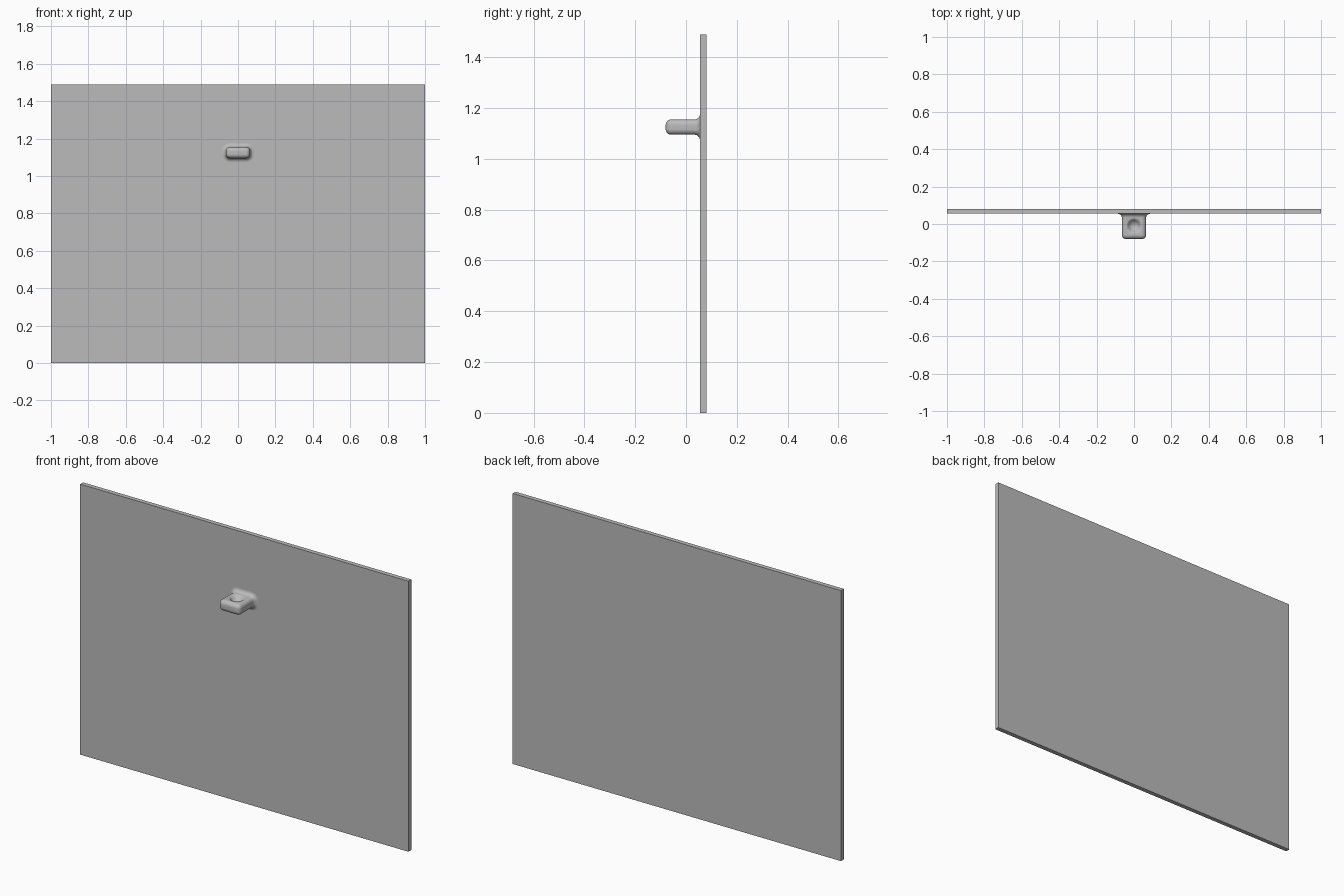
import bpy, bmesh
from math import sin, cos, pi

if "Cube" in bpy.data.objects:
    bpy.data.objects.remove(bpy.data.objects["Cube"], do_unlink=True)

grey = bpy.data.materials.new("plain_grey")
grey.use_nodes = True
grey.diffuse_color = (0.5, 0.5, 0.5, 1)
grey.node_tree.nodes["Principled BSDF"].inputs["Base Color"].default_value = (0.5, 0.5, 0.5, 1)


def finish(name, bm):
    bmesh.ops.remove_doubles(bm, verts=bm.verts, dist=1e-5)
    bmesh.ops.recalc_face_normals(bm, faces=bm.faces)
    mesh = bpy.data.meshes.new(name)
    bm.to_mesh(mesh)
    bm.free()
    mesh.materials.append(grey)
    obj = bpy.data.objects.new(name, mesh)
    bpy.context.collection.objects.link(obj)
    return obj


def loft(name, rings):
    """Bridge matching rings of points and cap both ends."""
    bm = bmesh.new()
    rows = [[bm.verts.new(p) for p in ring] for ring in rings]
    n = len(rows[0])
    for a, b in zip(rows, rows[1:]):
        for i in range(n):
            j = (i + 1) % n
            bm.faces.new((a[i], a[j], b[j], b[i]))
    bm.faces.new(rows[0])
    bm.faces.new(rows[-1])
    return finish(name, bm)


# Wall panel
WALL = 0.055
bm = bmesh.new()
bmesh.ops.create_cube(bm, size=1)
for v in bm.verts:
    v.co = (v.co.x * 2, WALL + 0.025 * (v.co.y + 0.5), 1.49 * (v.co.z + 0.5))
finish("wall_panel", bm)

# Peg: rounded block that flares into the panel
HALF_W, HALF_H, MID, FRONT = 0.065, 0.03, 1.125, -0.08
ROUND, FLARE, STEPS = 0.022, 0.022, 8


def peg_ring(y, offset):
    r = max(ROUND + offset, 0)
    pts = []
    for k, (sx, sz) in enumerate(((1, 1), (-1, 1), (-1, -1), (1, -1))):
        for i in range(STEPS + 1):
            a = (k + i / STEPS) * pi / 2
            pts.append((sx * (HALF_W - ROUND) + r * cos(a), y,
                        MID + sz * (HALF_H - ROUND) + r * sin(a)))
    return pts


angles = [i / STEPS * pi / 2 for i in range(STEPS + 1)]
rings = [peg_ring(FRONT + ROUND * (1 - cos(a)), -ROUND * (1 - sin(a))) for a in angles]
rings += [peg_ring(WALL - FLARE * (1 - sin(a)), FLARE * (1 - cos(a))) for a in angles]
rings.append(peg_ring(WALL + 0.004, FLARE))
peg = loft("peg", rings)

# Dished hollow in the top of the peg, with a softened rim
bowl = [(0.003, -0.025), (0.012, -0.023), (0.021, -0.018), (0.028, -0.011),
        (0.033, -0.005), (0.037, -0.0015), (0.042, 0.0005), (0.042, 0.02)]
SIDES = 40
cutter = loft("hollow_cutter", [
    [(r * cos(2 * pi * i / SIDES), r * sin(2 * pi * i / SIDES) - 0.01, MID + HALF_H + z)
     for i in range(SIDES)] for r, z in bowl])
cutter.hide_render = True
cut = peg.modifiers.new("hollow", 'BOOLEAN')
cut.operation = 'DIFFERENCE'
cut.solver = 'EXACT'
cut.object = cutter

bpy.ops.object.select_all(action='DESELECT')
peg.select_set(True)
bpy.context.view_layer.objects.active = peg
bpy.ops.object.modifier_apply(modifier=cut.name)
bpy.data.objects.remove(cutter, do_unlink=True)
bpy.ops.object.shade_smooth_by_angle(angle=pi / 5)
